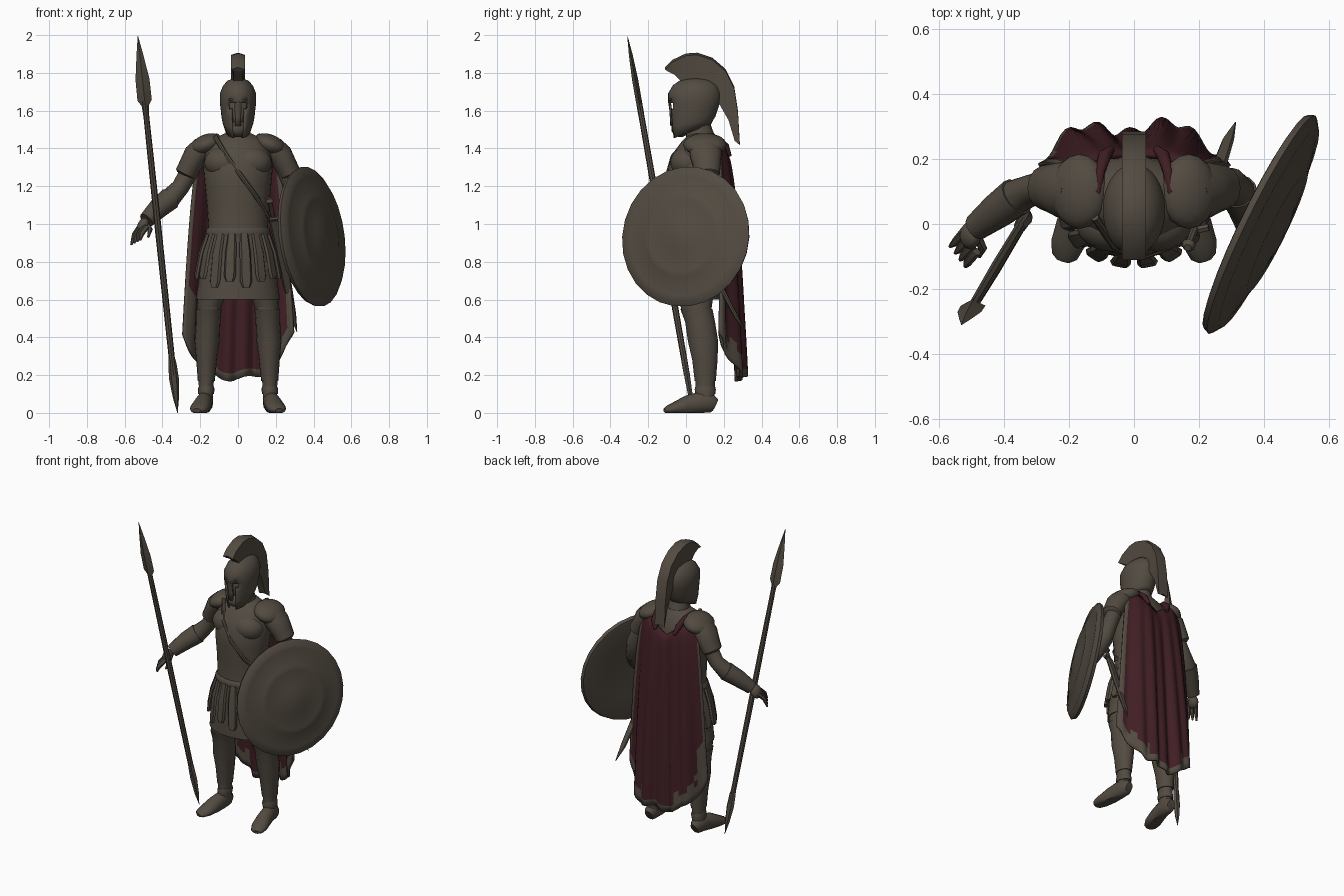
import bpy, bmesh, math
from mathutils import Vector, Matrix

cube = bpy.data.objects.get("Cube")
if cube:
    bpy.data.objects.remove(cube, do_unlink=True)


def material(name, rgb):
    m = bpy.data.materials.new(name)
    m.use_nodes = True
    m.diffuse_color = (*rgb, 1)
    bsdf = m.node_tree.nodes["Principled BSDF"]
    bsdf.inputs["Base Color"].default_value = (*rgb, 1)
    bsdf.inputs["Roughness"].default_value = 0.8
    return m


bronze = material("dull_bronze", (0.085, 0.070, 0.053))
red = material("dark_red_cloth", (0.050, 0.013, 0.017))


def finish(name, bm, mat, angle=40):
    bmesh.ops.remove_doubles(bm, verts=bm.verts, dist=0.0004)
    bmesh.ops.recalc_face_normals(bm, faces=bm.faces)
    me = bpy.data.meshes.new(name)
    bm.to_mesh(me)
    bm.free()
    me.materials.append(mat)
    ob = bpy.data.objects.new(name, me)
    bpy.context.collection.objects.link(ob)
    bpy.ops.object.select_all(action="DESELECT")
    ob.select_set(True)
    bpy.context.view_layer.objects.active = ob
    bpy.ops.object.shade_smooth_by_angle(angle=math.radians(angle))
    return ob


def skin(name, rings, mat=bronze, closed=True, caps=True, angle=40):
    """Join a list of point rings into one surface."""
    bm = bmesh.new()
    rows = [[bm.verts.new(p) for p in r] for r in rings]
    n = len(rows[0])
    for a, b in zip(rows, rows[1:]):
        for j in range(n if closed else n - 1):
            k = (j + 1) % n
            bm.faces.new((a[j], a[k], b[k], b[j]))
    if closed and caps:
        bm.faces.new(rows[0])
        bm.faces.new(rows[-1])
    return finish(name, bm, mat, angle)


def ellipse(c, a, b, n):
    return [Vector(c) + a * math.cos(math.tau * k / n) + b * math.sin(math.tau * k / n) for k in range(n)]


def loft(name, rows, n=20, caps=True):
    """Stack of level ellipses: x, y, z, half width, half depth."""
    return skin(name, [ellipse((x, y, z), Vector((rx, 0, 0)), Vector((0, ry, 0)), n)
                       for x, y, z, rx, ry in rows], caps=caps)


def tube(name, pts, n=10, mat=bronze, ref=(0, 1, 0), floor=False):
    """Tube along a path of x, y, z, radius and optional second radius."""
    rings = []
    for i, p in enumerate(pts):
        d = Vector(pts[min(i + 1, len(pts) - 1)][:3]) - Vector(pts[max(i - 1, 0)][:3])
        a = d.cross(Vector(ref)).normalized()
        b = d.cross(a).normalized()
        ring = ellipse(p[:3], a * p[3], b * p[-1], n)
        if floor:
            for v in ring:
                v.z = max(v.z, 0)
        rings.append(ring)
    return skin(name, rings, mat)


def ball(name, c, s, rot=0):
    bm = bmesh.new()
    m = Matrix.Translation(c) @ Matrix.Rotation(rot, 4, "Y") @ Matrix.Diagonal((*s, 1))
    bmesh.ops.create_uvsphere(bm, u_segments=18, v_segments=10, radius=1, matrix=m)
    return finish(name, bm, bronze)


def flip(pts, s):
    return [(p[0] * s, *p[1:]) for p in pts]


def solidify(ob, t):
    m = ob.modifiers.new("thickness", "SOLIDIFY")
    m.thickness = t
    m.offset = 0


# Head, neck and helmet with eye openings and slots beside the nose guard
loft("neck", [(0, .085, 1.42, .08, .085), (0, .07, 1.5, .062, .07), (0, .055, 1.56, .058, .064)])
ball("face", (0, .03, 1.6), (.074, .1, .11))
ball("beard", (0, -.03, 1.505), (.05, .048, .045))
helmet = loft("helmet", [(0, .03, 1.48, .06, .098), (0, .03, 1.53, .075, .107), (0, .035, 1.57, .082, .115),
                         (0, .04, 1.61, .086, .123), (0, .043, 1.642, .09, .131), (0, .045, 1.69, .09, .134),
                         (0, .05, 1.73, .074, .115), (0, .05, 1.755, .05, .08), (0, .05, 1.772, .003, .003)], 32, False)
bm = bmesh.new()
bm.from_mesh(helmet.data)
gone = []
for f in bm.faces:
    c = f.calc_center_median()
    eye = .015 < abs(c.x) < .05 and 1.61 < c.z < 1.642
    slot = abs(c.x) < .03 and c.z < 1.61 and not (abs(c.x) < .015 and c.z > 1.53)
    if c.y < 0 and (eye or slot):
        gone.append(f)
bmesh.ops.delete(bm, geom=gone, context="FACES")
for v in bm.verts:
    if v.co.z < 1.56:
        v.co.z += v.co.y * .4 * (1.56 - v.co.z) / .08
bm.to_mesh(helmet.data)
bm.free()
solidify(helmet, .012)

# Crest sweeping over the helmet and down the back
outer = [(-.11, 1.83), (-.07, 1.87), (0, 1.903), (.06, 1.907), (.14, 1.88), (.21, 1.82), (.255, 1.73), (.275, 1.6), (.285, 1.43)]
inner = [(-.10, 1.81), (-.06, 1.79), (-.02, 1.75), (.05, 1.75), (.11, 1.73), (.16, 1.67), (.185, 1.62), (.225, 1.55), (.258, 1.44)]
skin("crest", [[Vector(p) for p in ((-.037, o[0], o[1] - .012), (0, *o), (.037, o[0], o[1] - .012), (.024, *i), (-.024, *i))]
               for o, i in zip(outer, inner)])

# Torso armour, belt and diagonal strap
loft("cuirass", [(0, .04, .93, .165, .135), (0, .04, 1.0, .158, .13), (0, .045, 1.1, .165, .137),
                 (0, .05, 1.2, .175, .149), (0, .06, 1.3, .184, .158), (0, .07, 1.38, .178, .135),
                 (0, .08, 1.44, .15, .1), (0, .085, 1.48, .07, .065)], 28)
loft("belt", [(0, .04, .94, .168, .142), (0, .04, .95, .173, .146), (0, .04, .97, .168, .141), (0, .04, .98, .16, .133)], 28)
tube("chest_strap", [(-.12, .02, 1.46, .013), (-.06, -.068, 1.36, .013), (.02, -.1, 1.25, .013),
                     (.1, -.072, 1.14, .013), (.165, .03, 1.02, .013)], 8)

# Tunic and hanging skirt strips
loft("tunic", [(0, .045, .6, .222, .15), (0, .045, .62, .22, .15), (0, .045, .76, .2, .148), (0, .04, .95, .16, .13)], 28)
strips = 16
for k in range(strips):
    a = math.tau * (k + .5) / strips
    out = Vector((math.cos(a), math.sin(a), 0))
    side = Vector((-out.y, out.x, 0))
    low = .665 + .03 * (k % 2) if out.y < -.6 else .71
    rings = []
    for z, rx, ry, w in ((.95, .16, .138, .022), (.85, .196, .158, .03), (low + .03, .218, .166, .032), (low, .221, .167, .02)):
        c = Vector((out.x * rx, .043 + out.y * ry, z))
        rings.append([c + side * w, c + side * w * .7 + out * .012, c - side * w * .7 + out * .012, c - side * w, c - out * .012])
    skin("skirt_strip", rings)

# Limbs, mirrored left and right
leg = [(.115, .05, .8, .09, .11), (.14, .05, .62, .074, .095), (.155, .055, .55, .063, .08), (.158, .075, .48, .06, .074),
       (.164, .09, .38, .061, .075), (.166, .1, .28, .05, .062), (.168, .102, .17, .04, .051), (.17, .102, .06, .037, .049)]
foot = [(.17, .155, .04, .026, .035), (.172, .135, .05, .04, .05), (.176, .08, .055, .042, .06), (.188, .01, .042, .048, .052),
        (.203, -.06, .025, .052, .032), (.214, -.1, .016, .04, .02), (.218, -.113, .012, .022, .012)]
for s, label in ((1, "left"), (-1, "right")):
    loft(label + "_leg", flip(leg, s), 16)
    loft(label + "_greave", flip([(x, y, z, rx + .005, ry + .005) for x, y, z, rx, ry in leg[2:7]], s), 16)
    loft(label + "_ankle_cuff", flip([(.17, .102, .1, .042, .054), (.168, .102, .125, .044, .056), (.168, .102, .14, .04, .052)], s), 16)
    ball(label + "_kneecap", (.152 * s, .01, .555), (.048, .036, .045))
    tube(label + "_foot", flip(foot, s), 14, ref=(0, 0, 1), floor=True)
    ball(label + "_chest_muscle", (.07 * s, .005, 1.325), (.11, .09, .085))
    ball(label + "_shoulder_plate", (.168 * s, .1, 1.42), (.092, .115, .054), rot=.38 * s)
    tube(label + "_sleeve", flip([(.18, .1, 1.41, .06, .085), (.222, .105, 1.365, .067, .086), (.253, .11, 1.31, .06, .075),
                                  (.276, .112, 1.265, .058, .068), (.281, .112, 1.255, .045)], s), 14)
    tube(label + "_brow", flip([(.008, -.09, 1.645, .006), (.035, -.082, 1.658, .008), (.068, -.045, 1.66, .006)], s), 6)
    if s < 0:
        fore = [(.25, .11, 1.29, .05), (.305, .11, 1.195, .047), (.36, .085, 1.135, .055), (.42, .04, 1.085, .049), (.485, -.01, 1.02, .036)]
    else:
        fore = [(.25, .11, 1.29, .05), (.3, .125, 1.18, .048), (.32, .1, 1.09, .052), (.34, .05, 1.01, .046), (.35, 0, .95, .034)]
    tube(label + "_arm", flip(fore, s), 12)
    tube(label + "_bracer", flip([(*p[:3], p[3] + .006) for p in fore[2:]], s), 12)
    ball(label + "_palm", (fore[-1][0] * s + .018 * min(s, 0), fore[-1][1] - .025, fore[-1][2] - .03), (.03, .042, .045), rot=.4)

# Open fingers of the right hand
for k in range(4):
    dx, dy = .012 * k, -.021 * k
    tube("right_finger", [(-.52 + dx, -.022 + dy, .985, .015), (-.548 + dx, -.055 + dy, .945, .014),
                          (-.565 + dx * 1.3, -.068 + dy, .89 + .008 * k, .006)], 6)
tube("right_thumb", [(-.485, -.03, 1.0, .015), (-.465, -.075, .97, .014), (-.475, -.1, .93, .006)], 6)

# Spear: shaft, leaf head and butt spike
foot_end, tip = Vector((-.32, .04, .0)), Vector((-.53, -.31, 1.995))


def spear_part(name, rows, n):
    tube(name, [(*foot_end.lerp(tip, t), rx, ry) for t, rx, ry in rows], n)


spear_part("spear_shaft", [(.1, .016, .016), (.5, .018, .018), (.83, .015, .015)], 8)
spear_part("spear_head", [(.79, .016, .016), (.815, .019, .016), (.83, .038, .016), (.885, .037, .016), (.95, .018, .01), (1, .001, .001)], 4)
spear_part("spear_butt", [(0, .001, .001), (.04, .016, .013), (.09, .026, .017), (.13, .022, .017), (.15, .015, .015)], 6)

# Round domed shield with raised rings
normal = Vector((.89, -.435, .125)).normalized()
turn = normal.to_track_quat("Z", "Y").to_matrix()
profile = [(.001, -.005), (.2, -.01), (.345, -.024), (.366, -.02), (.374, 0), (.34, .024), (.32, .023), (.22, .048),
           (.205, .053), (.19, .052), (.1, .063), (.07, .069), (.001, .074)]
skin("shield", [[Vector((.394, -.002, .933)) + turn @ p for p in ellipse((0, 0, d), Vector((r, 0, 0)), Vector((0, r, 0)), 26)]
                for r, d in profile], angle=50)

# Sheathed sword at the left hip
tube("scabbard", [(.19, -.01, 1.02, .026, .016), (.245, .13, .77, .026, .016), (.29, .26, .52, .018, .012), (.312, .312, .43, .002)], 8)
tube("sword_grip", [(.19, -.01, 1.02, .012), (.17, -.06, 1.11, .012), (.168, -.065, 1.12, .022), (.165, -.073, 1.135, .012)], 8)
tube("sword_guard", [(.165, -.025, 1.025, .012), (.23, -.01, 1.035, .012)], 6)

# Cape with uneven folds, rounded hem and worn border
cols, rows_n = 49, 30
rings = []
for i in range(rows_n):
    v = i / (rows_n - 1)
    ring = []
    for j in range(cols):
        u = 2 * j / (cols - 1) - 1
        top = 1.455 - .12 * (1 - abs(u)) - .03 * max(0, abs(u) - .85)
        hem = .18 + .24 * abs(u) ** 3 + .014 * math.sin(9 * u)
        fold = v ** .6 * (.02 * math.cos(math.tau * (u - .4)) + .014 * math.sin(19 * u + 1.5 * v + 1))
        y = .21 + .085 * v ** .5 + fold - (.06 + .05 * v) * abs(u) ** 3
        ring.append(Vector((u * (.18 + .112 * v ** .5), y, top + (hem - top) * v)))
    rings.append(ring)
cape = skin("cape", rings, red, closed=False, angle=60)
cape.data.materials.append(bronze)
for f in cape.data.polygons:
    i, j = divmod(f.index, cols - 1)
    u = 2 * (j + .5) / (cols - 1) - 1
    v = (i + .5) / (rows_n - 1)
    ragged = .04 * math.sin(j * .9) + .03 * math.sin(i * 1.3)
    sides = u > .91 or u < -.96 or (u < -.82 + ragged and v > .72)
    f.material_index = int(sides or v > .97 or v > .92 + ragged and abs(u) > .4)
solidify(cape, .016)

# Cape cloth running over the shoulders beside the neck
for s, label in ((1, "left"), (-1, "right")):
    tube(label + "_cape_shoulder_band", flip([(.112, .05, 1.452, .008), (.112, .1, 1.468, .011), (.105, .16, 1.455, .016),
                                              (.09, .21, 1.41, .02), (.07, .23, 1.36, .012)], s), 10, red, ref=(1, 0, 0))
